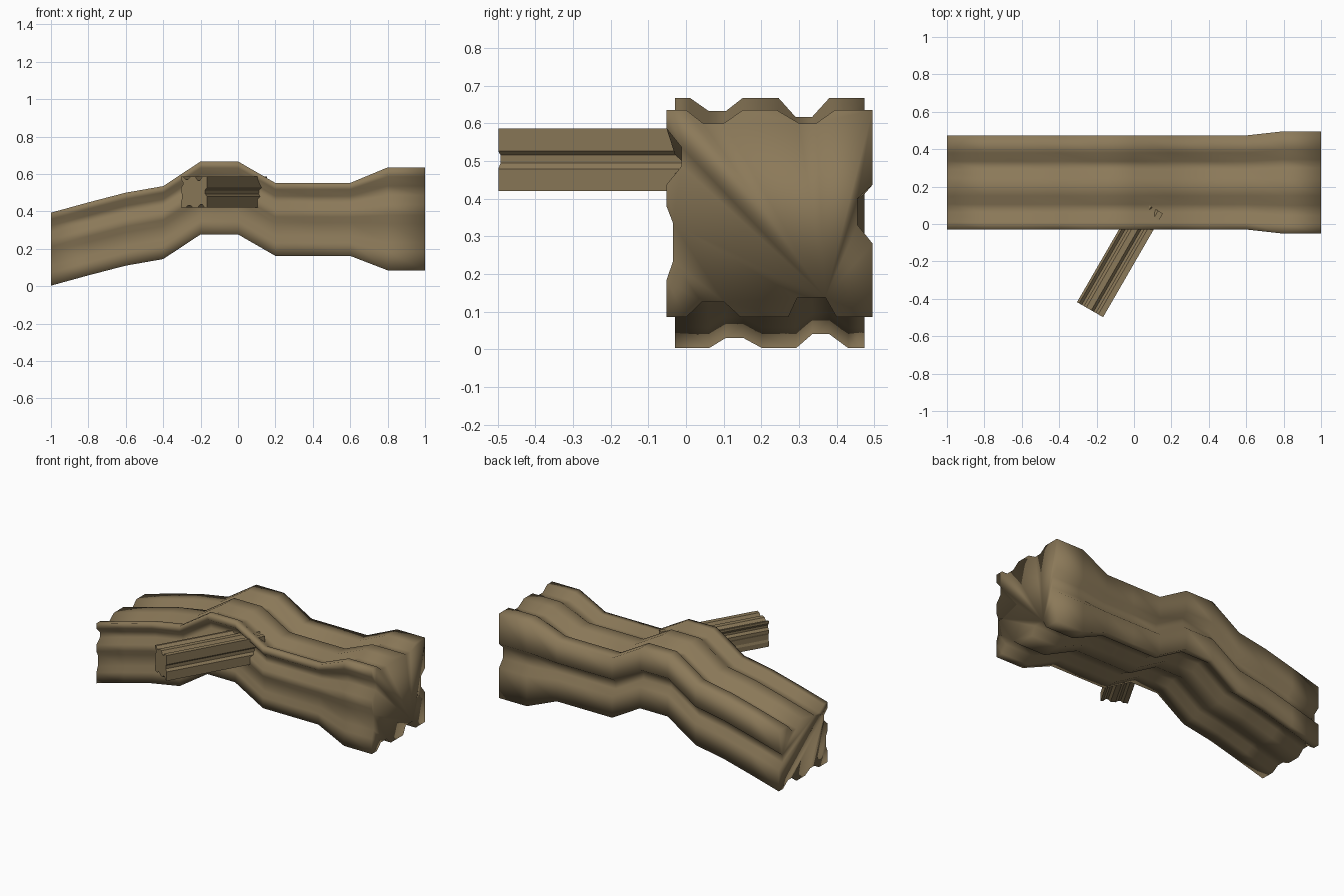
import bpy, bmesh, math
from mathutils import Vector

if "Cube" in bpy.data.objects:
    bpy.data.objects.remove(bpy.data.objects["Cube"])

bark = bpy.data.materials.new("bark brown")
bark.diffuse_color = (0.26, 0.192, 0.1, 1)
bark.use_nodes = True
bark.node_tree.nodes["Principled BSDF"].inputs["Base Color"].default_value = bark.diffuse_color


def profile(flared):
    """Square bark section in 0..1, grooves cut in each side, counter-clockwise."""
    if flared:
        bottom = [(.095, .17, .28, .36, .073), (.59, .635, .77, .825, .096)]
        top = [(.817, .726, .643, .534, .064), (.37, .278, .177, .095, .064)]
    else:
        bottom = [(.18, .27, .36, .46, .07), (.64, .725, .815, .915, .095)]
        top = [(.815, .725, .636, .547, .128), (.358, .268, .18, .08, .09)]
    right = [(.355, .445, .573, .64, .073)]
    left = [(.91, .82, .73, .64, .073), (.535, .455, .27, .18, .031)]

    def side(grooves, place):
        return [place(t, d) for a, b, c, e, depth in grooves
                for t, d in ((a, 0), (b, depth), (c, depth), (e, 0))]

    return ([(0, 0)] + side(bottom, lambda t, d: (t, d))
            + [(1, 0)] + side(right, lambda t, d: (1 - d, t))
            + [(1, 1)] + side(top, lambda t, d: (t, 1 - d))
            + [(0, 1)] + side(left, lambda t, d: (d, t)))


def sweep(name, stations, across):
    """Skin a closed grooved tube through (base centre, width, height, flared)."""
    bm = bmesh.new()
    rings = []
    for base, w, h, flared in stations:
        rings.append([bm.verts.new(Vector(base) + across * (u - .5) * w + Vector((0, 0, v * h)))
                      for u, v in profile(flared)])
    n = len(rings[0])
    for r0, r1 in zip(rings, rings[1:]):
        for i in range(n):
            j = (i + 1) % n
            bm.faces.new((r0[i], r0[j], r1[j], r1[i]))
    bm.faces.new(rings[0][::-1])
    bm.faces.new(rings[-1])
    bmesh.ops.recalc_face_normals(bm, faces=bm.faces)
    mesh = bpy.data.meshes.new(name)
    bm.to_mesh(mesh)
    bm.free()
    mesh.materials.append(bark)
    ob = bpy.data.objects.new(name, mesh)
    bpy.context.collection.objects.link(ob)
    return ob


# Log: bent trunk with a flared end
bends = [(-1, .003), (-.8, .058), (-.6, .11), (-.4, .145), (-.2, .277),
         (0, .277), (.2, .162), (.4, .162), (.6, .162), (.8, .085), (1, .085)]
log = sweep("log", [((x, .222, z), .547 if x > .7 else .503,
                     .55 if x > .7 else .39, x > .7) for x, z in bends],
            Vector((0, 1, 0)))
for p in log.data.polygons:
    p.use_smooth = True

# Branch: straight stub running out of the front of the log
a = math.radians(-120)
axis = Vector((math.cos(a), math.sin(a), 0))
tip = Vector((-.235, -.458, .42))
branch = sweep("branch", [(tip - axis * .64, .161, .166, False),
                          (tip, .161, .166, False)],
               Vector((-axis.y, axis.x, 0)))
